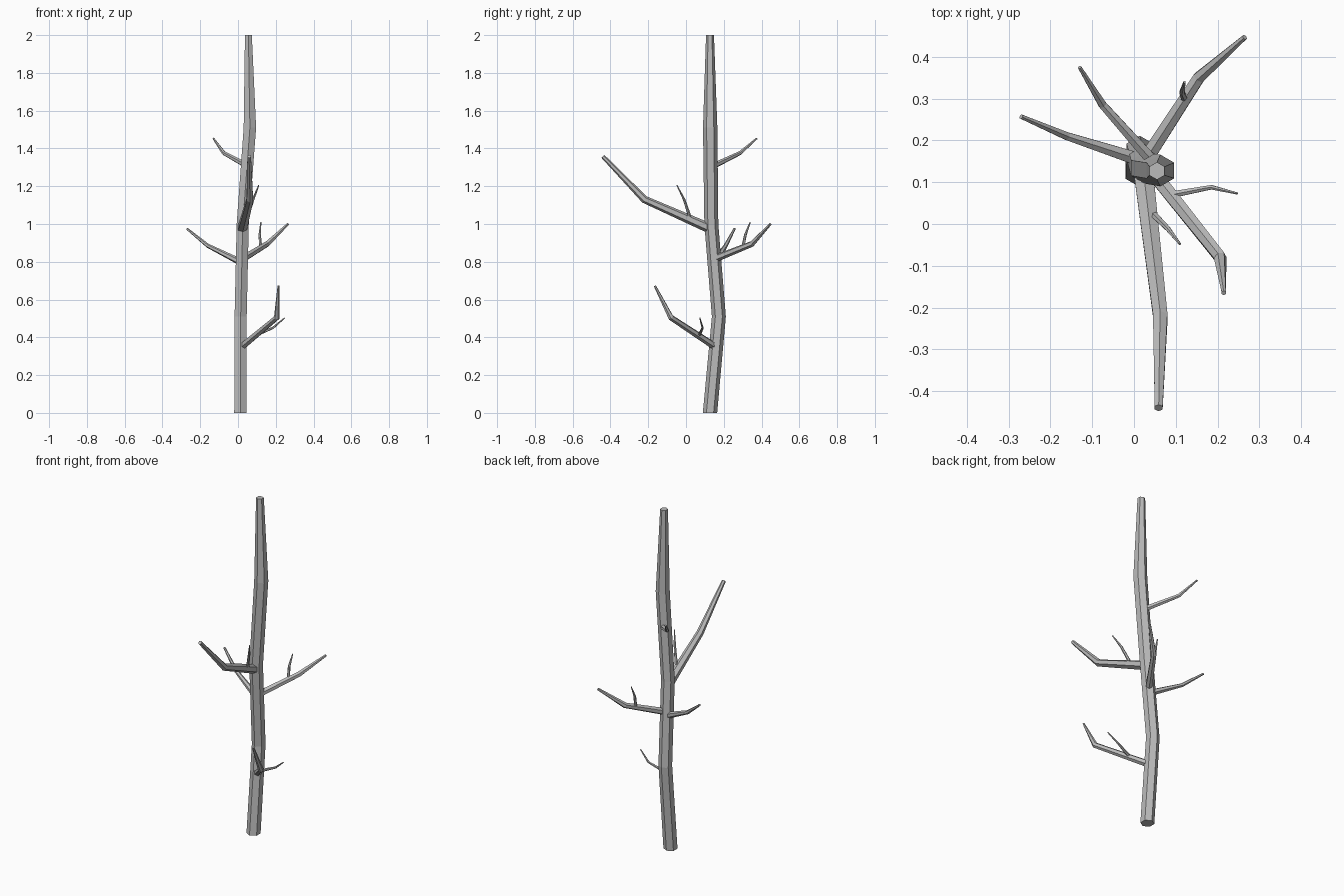
import bpy, bmesh, math
from mathutils import Vector

if "Cube" in bpy.data.objects:
    bpy.data.objects.remove(bpy.data.objects["Cube"], do_unlink=True)

SIDES = 6
bark = bpy.data.materials.new("grey bark")
bark.use_nodes = True
GREY = (0.5, 0.5, 0.5, 1)
bark.diffuse_color = GREY
bark.node_tree.nodes["Principled BSDF"].inputs["Base Color"].default_value = GREY


def limb(name, points, radii, level=False):
    """Loft a tapering six-sided tube through the points and cap both ends."""
    pts = [Vector(p) for p in points]
    bm = bmesh.new()
    rings = []
    for i, (p, r) in enumerate(zip(pts, radii)):
        # Each ring faces along the average direction of its neighbours
        steps = [(b - a).normalized() for a, b in zip(pts, pts[1:])][max(i - 1, 0):i + 1]
        normal = Vector((0, 0, 1)) if level else sum(steps, Vector()).normalized()
        side = Vector((1, 0, 0)) if level else normal.cross(Vector((0, 0, 1))).normalized()
        up = side.cross(normal)
        ring = []
        for k in range(SIDES):
            a = math.tau * (k + 0.5) / SIDES
            ring.append(bm.verts.new(p + r * (side * math.cos(a) + up * math.sin(a))))
        rings.append(ring)
    for low, high in zip(rings, rings[1:]):
        for k in range(SIDES):
            n = (k + 1) % SIDES
            bm.faces.new((low[k], low[n], high[n], high[k]))
    bm.faces.new(rings[0])
    bm.faces.new(rings[-1])
    bmesh.ops.recalc_face_normals(bm, faces=bm.faces)
    mesh = bpy.data.meshes.new(name)
    bm.to_mesh(mesh)
    bm.free()
    mesh.materials.append(bark)
    obj = bpy.data.objects.new(name, mesh)
    bpy.context.collection.objects.link(obj)


# Trunk with level rings
limb("trunk",
     [(0.013, 0.127, 0), (0.014, 0.174, 0.51), (0.025, 0.134, 1.0),
      (0.063, 0.128, 1.51), (0.055, 0.127, 2.0)],
     [0.038, 0.037, 0.037, 0.038, 0.021], level=True)

# Main branches
limb("front_branch", [(0.022, 0.13, 0.975), (0.063, -0.22, 1.13), (0.059, -0.44, 1.358)],
     [0.027, 0.02, 0.011])
limb("back_left_branch", [(0.025, 0.15, 0.815), (0.155, 0.35, 0.895), (0.265, 0.447, 1.0)],
     [0.02, 0.016, 0.007])
limb("right_branch", [(0.01, 0.155, 0.8), (-0.16, 0.21, 0.885), (-0.27, 0.257, 0.975)],
     [0.018, 0.011, 0.006])
limb("upper_back_branch", [(0.045, 0.15, 1.31), (-0.075, 0.285, 1.375), (-0.13, 0.375, 1.453)],
     [0.016, 0.011, 0.005])
limb("lower_left_branch", [(0.02, 0.155, 0.35), (0.206, -0.08, 0.505), (0.215, -0.165, 0.673)],
     [0.02, 0.016, 0.006])

# Small twigs on the branches
limb("front_twig", [(0.05, 0.02, 1.04), (0.08, -0.01, 1.13), (0.11, -0.048, 1.205)],
     [0.009, 0.007, 0.003])
limb("back_twig", [(0.12, 0.3, 0.875), (0.115, 0.315, 0.945), (0.121, 0.34, 1.01)],
     [0.009, 0.007, 0.003])
limb("lower_twig", [(0.1, 0.072, 0.415), (0.185, 0.088, 0.45), (0.247, 0.073, 0.503)],
     [0.009, 0.006, 0.003])
